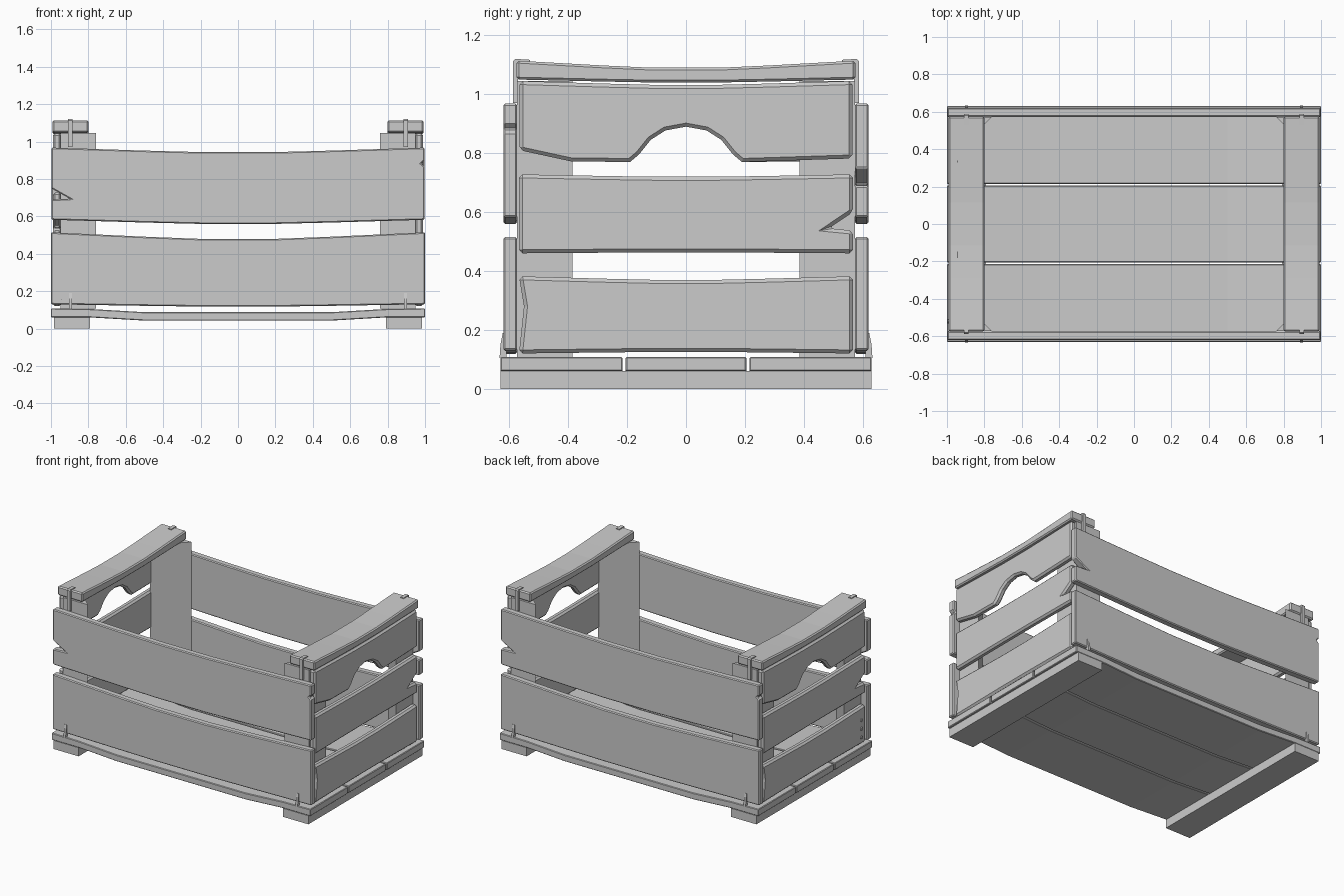
import bpy
import bmesh
import math
from mathutils import Vector

if "Cube" in bpy.data.objects:
    bpy.data.objects.remove(bpy.data.objects["Cube"])

GREY = (0.6, 0.6, 0.6, 1)
wood = bpy.data.materials.new("plain_grey")
wood.use_nodes = True
wood.diffuse_color = GREY
wood.node_tree.nodes["Principled BSDF"].inputs["Base Color"].default_value = GREY

PLACE = {
    "x": lambda u, v, t: Vector((t, u, v)),
    "y": lambda u, v, t: Vector((u, t, v)),
    "z": lambda u, v, t: Vector((u, v, t)),
}


def prism(name, outline, axis, lo, hi, bevel=0.006, turn=0):
    """Extrude an outline along an axis, then turn it about the crate's centre."""
    bm = bmesh.new()
    verts = [bm.verts.new(PLACE[axis](u, v, lo)) for u, v in outline]
    face = bm.faces.new(verts)
    grown = bmesh.ops.extrude_face_region(bm, geom=[face])["geom"]
    moved = [g for g in grown if isinstance(g, bmesh.types.BMVert)]
    bmesh.ops.translate(bm, verts=moved, vec=PLACE[axis](0, 0, hi - lo))
    bmesh.ops.recalc_face_normals(bm, faces=bm.faces)
    mesh = bpy.data.meshes.new(name)
    bm.to_mesh(mesh)
    bm.free()
    mesh.materials.append(wood)
    obj = bpy.data.objects.new(name, mesh)
    obj.rotation_euler.z = turn
    bpy.context.collection.objects.link(obj)
    if bevel:
        mod = obj.modifiers.new("worn_edges", "BEVEL")
        mod.width = bevel
        mod.segments = 1
        mod.limit_method = "ANGLE"
        mod.angle_limit = math.radians(50)
    return obj


def rect(u0, u1, v0, v1):
    return [(u0, v0), (u1, v0), (u1, v1), (u0, v1)]


def sag(half, end, middle):
    """Edge that droops from its ends to a flat middle, left to right."""
    shoulder = (end + 2 * middle) / 3
    return [(-half, end), (-half * 0.5, shoulder), (-half * 0.2, middle),
            (half * 0.2, middle), (half * 0.5, shoulder), (half, end)]


def board(half, bottom, top, right=(), left=()):
    """Sagging board outline with optional chips in its two ends."""
    return (sag(half, *bottom) + list(right)
            + sag(half, *top)[::-1] + list(left))


# Floor planks
floor = [(-1, 0.06), (-0.79, 0.06), (-0.5, 0.043), (0.5, 0.043), (0.79, 0.06), (1, 0.06),
         (1, 0.108), (0.79, 0.105), (0.5, 0.088), (-0.5, 0.088), (-0.79, 0.105), (-1, 0.108)]
for i, (y0, y1) in enumerate([(-0.63, -0.215), (-0.205, 0.205), (0.215, 0.63)]):
    prism(f"floor_plank_{i + 1}", floor, "y", y0, y1, 0.004)

# Handle cut-out in the upper end board
arch = [(0.19, 0.77), (0.16, 0.795), (0.12, 0.845), (0.07, 0.877), (0, 0.89)]
arch = [(-u, v) for u, v in arch] + [(u, v) for u, v in arch[-2::-1]]
handle_board = ([(-0.565, 0.81), (-0.39, 0.772)] + arch + [(0.565, 0.782)]
                + sag(0.565, 1.045, 1.032)[::-1])

# The crate repeats itself after half a turn
for side, turn in (("left", 0), ("right", math.pi)):
    # Foot
    prism(f"{side}_foot", rect(-0.63, 0.63, 0, 0.06), "x", 0.79, 0.985, 0, turn)

    # Corner posts, triangular in section
    for tag, s in (("front", -1), ("back", 1)):
        prism(f"{side}_{tag}_post",
              [(0.95, 0.573 * s), (0.76, 0.573 * s), (0.95, 0.385 * s)],
              "z", 0.108, 1.045, 0, turn)

    # Long side boards with split ends
    prism(f"{side}_lower_side_board", board(1, (0.13, 0.118), (0.515, 0.48)),
          "y", -0.62, -0.573, 0.006, turn)
    prism(f"{side}_upper_side_board",
          board(0.998, (0.582, 0.56), (0.968, 0.944),
                [(0.998, 0.865), (0.98, 0.882), (0.998, 0.9)],
                [(-0.998, 0.75), (-0.9, 0.695), (-0.998, 0.69)]),
          "y", -0.62, -0.573, 0.006, turn)

    # End boards
    prism(f"{side}_lower_end_board",
          board(0.567, (0.12, 0.125), (0.382, 0.37), (), [(-0.55, 0.28)]),
          "x", 0.945, 0.99, 0.012, turn)
    prism(f"{side}_middle_end_board",
          board(0.567, (0.46, 0.463), (0.728, 0.72),
                [(0.567, 0.537), (0.485, 0.545), (0.567, 0.6)]),
          "x", 0.945, 0.99, 0.012, turn)
    prism(f"{side}_handle_board", handle_board, "x", 0.945, 0.99, 0.012, turn)

    # Top rail
    prism(f"{side}_top_rail", board(0.575, (1.05, 1.04), (1.114, 1.09)),
          "x", 0.8, 0.993, 0.008, turn)

    # Metal clips over the rail ends and along the bottom edge
    for tag, s in (("front", -1), ("back", 1)):
        clip = [(0.57, 0.97), (0.588, 0.97), (0.588, 1.112), (0.58, 1.12),
                (0.53, 1.117), (0.53, 1.105), (0.57, 1.107)]
        prism(f"{side}_{tag}_rail_clip", [(u * s, v) for u, v in clip],
              "x", 0.885, 0.91, 0, turn)
        clip = [(0.61, 0.105), (0.633, 0.105), (0.63, 0.15), (0.622, 0.19), (0.61, 0.19)]
        prism(f"{side}_{tag}_bottom_clip", [(u * s, v) for u, v in clip],
              "x", 0.888, 0.904, 0, turn)

# Nail heads on one end
ring = [k * math.tau / 8 for k in range(8)]
for i in range(3):
    z = 0.17 + 0.06 * i
    prism(f"nail_{i + 1}",
          [(-0.52 + 0.011 * math.cos(a), z + 0.011 * math.sin(a)) for a in ring],
          "x", -0.996, -0.98, 0)
